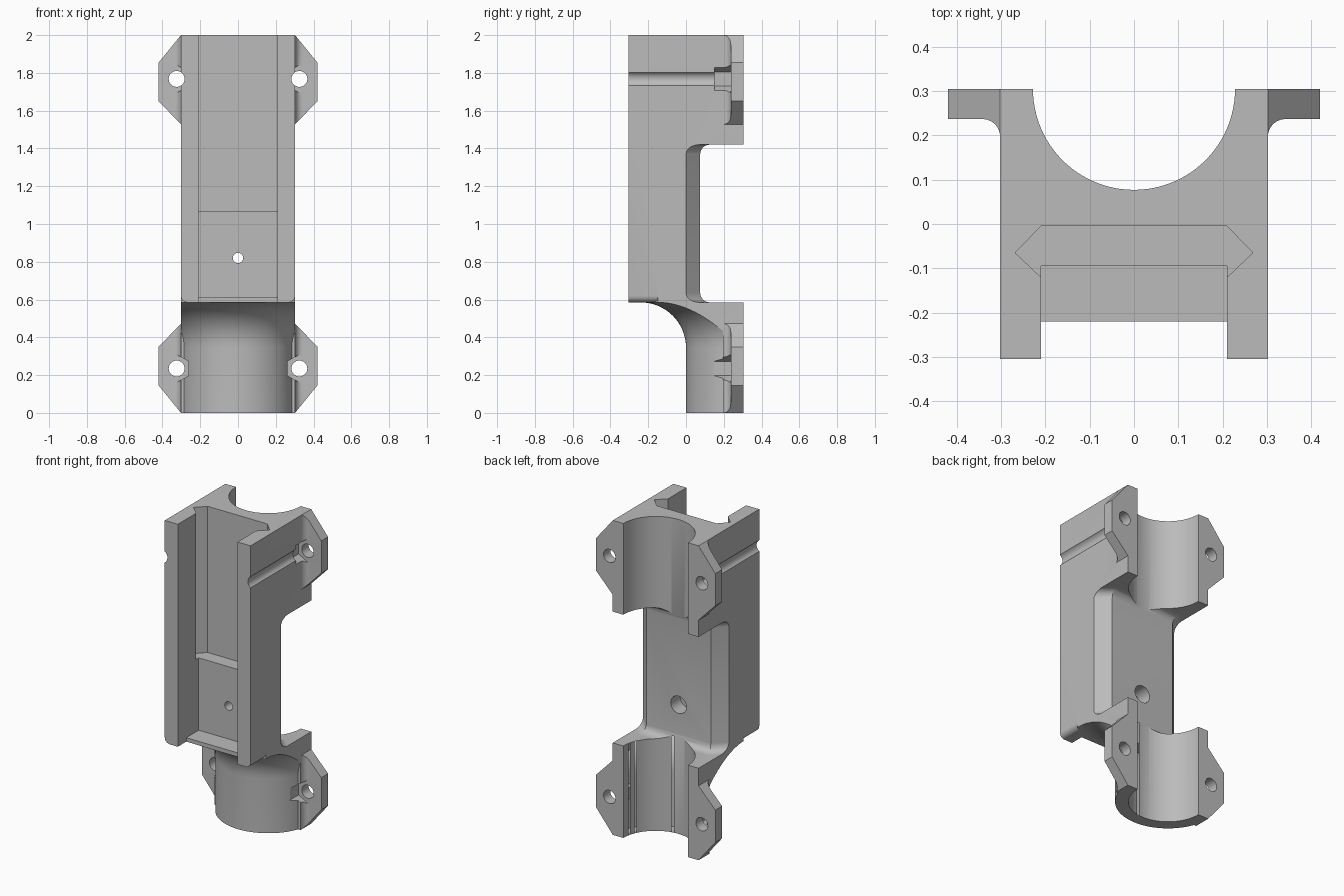
import bpy, bmesh, math
from math import sin, cos, pi, sqrt

if "Cube" in bpy.data.objects:
    bpy.data.objects.remove(bpy.data.objects["Cube"])

grey = bpy.data.materials.new("plain grey")
grey.use_nodes = True
colour = (0.5, 0.5, 0.5, 1)
grey.diffuse_color = colour
grey.node_tree.nodes["Principled BSDF"].inputs["Base Color"].default_value = colour

HALF, BACK = 0.302, 0.305       # half width of the body, mating plane at the back
WAIST, BASE = 1.42, 0.585       # top and bottom of the rear cut-out


def finish(name, bm):
    bmesh.ops.recalc_face_normals(bm, faces=bm.faces)
    mesh = bpy.data.meshes.new(name)
    bm.to_mesh(mesh)
    bm.free()
    mesh.materials.append(grey)
    ob = bpy.data.objects.new(name, mesh)
    bpy.context.collection.objects.link(ob)
    return ob


def prism_mesh(points, axis, lo, hi):
    """Extrude a closed outline along z (xy outline) or y (xz outline)."""
    bm = bmesh.new()
    place = (lambda a, b, h: (a, b, h)) if axis == "Z" else (lambda a, b, h: (a, h, b))
    face = bm.faces.new([bm.verts.new(place(a, b, lo)) for a, b in points])
    out = bmesh.ops.extrude_face_region(bm, geom=[face])
    verts = [v for v in out["geom"] if isinstance(v, bmesh.types.BMVert)]
    bmesh.ops.translate(bm, verts=verts, vec=place(0, 0, hi - lo))
    return bm


def prism(name, points, axis, lo, hi):
    return finish(name, prism_mesh(points, axis, lo, hi))


def arc(cx, cy, r, start, end, n):
    steps = [math.radians(start + (end - start) * i / n) for i in range(n + 1)]
    return [(cx + r * cos(t), cy + r * sin(t)) for t in steps]


def disc(cx, cy, r, n, turn=0):
    return arc(cx, cy, r, turn, turn + 360, n)[:-1]


def rect(x0, x1, y0, y1):
    return [(x0, y0), (x1, y0), (x1, y1), (x0, y1)]


def combine(ob, tool, operation):
    mod = ob.modifiers.new(operation, "BOOLEAN")
    mod.operation, mod.solver, mod.object = operation, "EXACT", tool
    bpy.context.view_layer.objects.active = ob
    bpy.ops.object.modifier_apply(modifier=mod.name)
    bpy.data.objects.remove(tool)


# Main block, rounded along its two lower edges
r = 0.035
outline = [(HALF, 2), (-HALF, 2)]
outline += arc(-HALF + r, BASE + r, r, 180, 270, 6) + arc(HALF - r, BASE + r, r, 270, 360, 6)
body = prism("clamp_bracket", outline, "Y", -BACK, BACK)

# Lower clamp collar: a turned tube flaring into the block
flare = 0.24
profile = [(0, 0), (BACK, 0)]
profile += arc(BACK + flare, BASE - flare, flare, 180, 90, 16)
profile += [(BACK + flare, BASE + r), (0, BASE + r)]
bm = bmesh.new()
verts = [bm.verts.new((a, 0, b)) for a, b in profile]
edges = [bm.edges.new(pair) for pair in zip(verts, verts[1:])]
bmesh.ops.spin(bm, geom=verts + edges, axis=(0, 0, 1), cent=(0, 0, 0),
               angle=2 * pi, steps=96, use_merge=True)
bmesh.ops.remove_doubles(bm, verts=bm.verts, dist=1e-4)
bmesh.ops.translate(bm, verts=bm.verts, vec=(0, BACK, 0))
collar = finish("collar", bm)
combine(collar, prism("clip", rect(-HALF, HALF, -BACK, BACK), "Z", -0.1, 2), "INTERSECT")
combine(body, collar, "UNION")

# Four bolt ears, each with a fillet against the body
EAR = 0.237
section = [(0.25, BACK), (0.42, BACK), (0.42, EAR)]
section += arc(HALF + 0.04, EAR - 0.04, 0.04, 90, 180, 6) + [(0.25, EAR - 0.04)]
ear_side = [(0.25, 0), (HALF, 0), (0.42, 0.145), (0.42, 0.35), (HALF, 0.473), (0.25, 0.473)]
for side in (1, -1):
    for flip in (False, True):
        ear = prism("ear", [(side * x, y) for x, y in section], "Z", -0.1, 2.1)
        shape = [(side * x, 2 - z if flip else z) for x, z in ear_side]
        combine(ear, prism("ear_clip", shape, "Y", 0, 0.5), "INTERSECT")
        combine(body, ear, "UNION")

# Front channel: grooved upper length, shallower middle, lip at the bottom
half_slot = [(0.21, -0.5), (0.21, -0.12), (0.268, -0.065), (0.21, -0.005)]
slot = half_slot + [(-x, y) for x, y in reversed(half_slot)]
combine(body, prism("slot_top", slot, "Z", 1.07, 2.1), "DIFFERENCE")
combine(body, prism("slot_middle", rect(-0.21, 0.21, -0.5, -0.095), "Z", 0.61, 1.1), "DIFFERENCE")
combine(body, prism("slot_lip", rect(-0.21, 0.21, -0.5, -0.22), "Z", 0.5, 0.65), "DIFFERENCE")

# Rear waist cut: chamfered floor with filleted ends
waist = [(0.42, 0.5), (0.42, -0.118), (0.227, 0.075), (-0.227, 0.075), (-0.42, -0.118), (-0.42, 0.5)]
bm = prism_mesh(waist, "Z", BASE, WAIST)
bmesh.ops.recalc_face_normals(bm, faces=bm.faces)
ends = [e for e in bm.edges
        if abs(e.verts[0].co.z - e.verts[1].co.z) < 0.01
        and max(v.co.y for v in e.verts) < 0.1]
bmesh.ops.bevel(bm, geom=ends, offset=0.05, offset_type="OFFSET", segments=6,
                profile=0.5, affect="EDGES")
combine(body, finish("waist", bm), "DIFFERENCE")

# Pipe bore
combine(body, prism("bore", disc(0, BACK, 0.228, 96), "Z", -0.1, 2.1), "DIFFERENCE")

# Bolt holes with hexagonal nut pockets
for x in (0.325, -0.325):
    for z in (0.235, 1.768):
        combine(body, prism("bolt_hole", disc(x, z, 0.042, 32), "Y", -0.5, 0.5), "DIFFERENCE")
        combine(body, prism("nut_pocket", disc(x, z, 0.074, 6, 30), "Y", 0.15, EAR), "DIFFERENCE")

# Small through hole, counterbored from the back
combine(body, prism("pin_hole", disc(0, 0.82, 0.027, 32), "Y", -0.2, 0.2), "DIFFERENCE")
combine(body, prism("counterbore", disc(0, 0.82, 0.055, 32), "Y", -0.02, 0.2), "DIFFERENCE")

# Smooth curved surfaces, crisp edges elsewhere
bpy.ops.object.select_all(action="DESELECT")
body.select_set(True)
bpy.context.view_layer.objects.active = body
bpy.ops.object.shade_smooth_by_angle(angle=math.radians(25))
